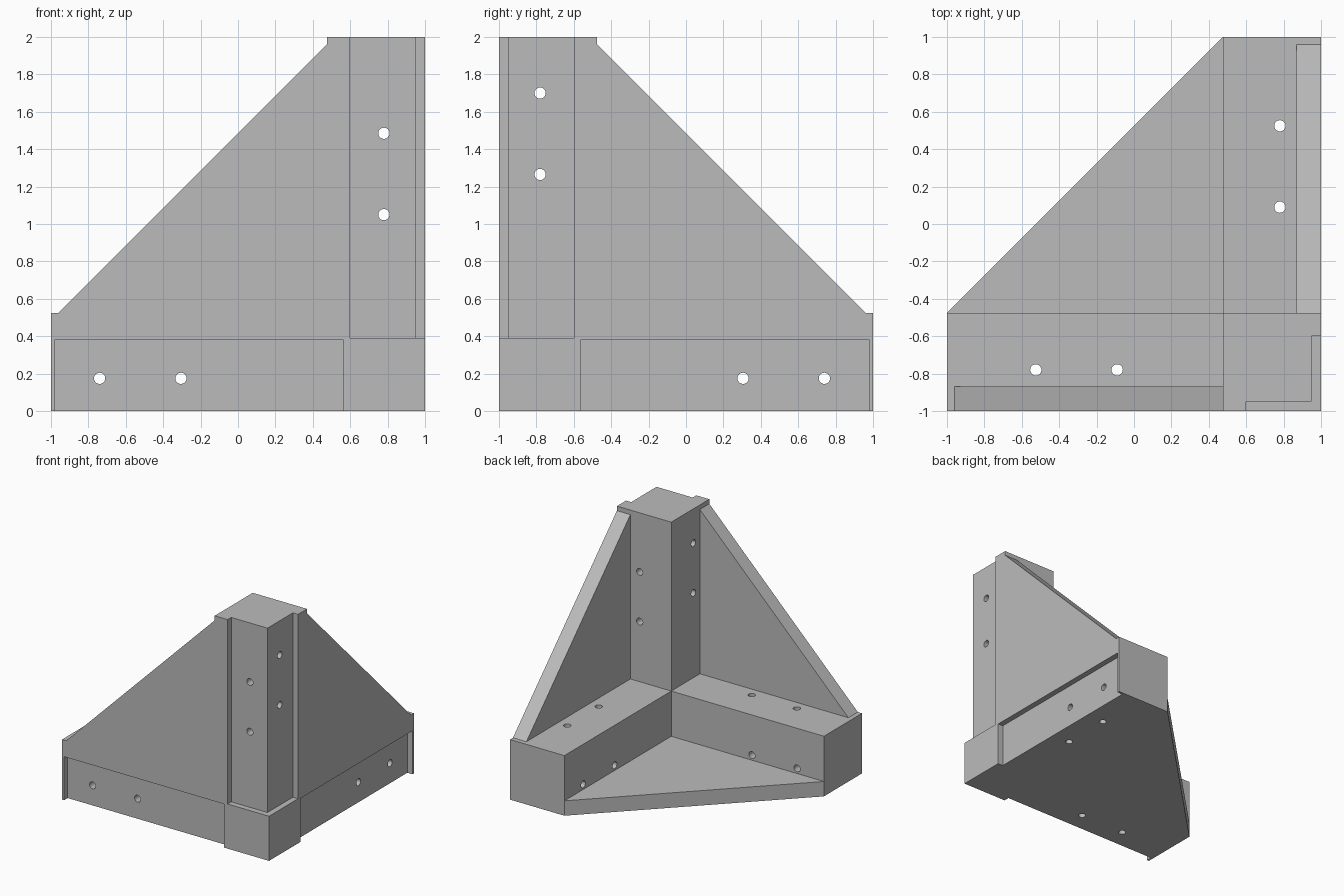
import bpy
import bmesh
from math import cos, sin, tau
from mathutils import Vector

cube = bpy.data.objects.get("Cube")
if cube:
    bpy.data.objects.remove(cube, do_unlink=True)

# Dimensions, measured from the outer corner of the bracket
LENGTH, ARM, WEB = 2.0, 0.525, 0.13
RECESS, HOLE = 0.05, 0.03
WEB_TIP = 1.96
OUT = 0.1          # how far cutters poke out of the surface

steel = bpy.data.materials.new("plain grey")
steel.use_nodes = True
grey = (0.5, 0.5, 0.5, 1)
steel.diffuse_color = grey
steel.node_tree.nodes["Principled BSDF"].inputs["Base Color"].default_value = grey


def prism(name, profile, axis, low, high):
    """Extrude a flat profile along axis 0, 1 or 2 of the corner frame."""
    bm = bmesh.new()
    ring = []
    for a, b in profile:
        p = [a, b]
        p.insert(axis, low)
        ring.append(bm.verts.new((1 - p[0], p[1] - 1, p[2])))
    face = bm.faces.new(ring)
    offset = Vector((0, 0, 0))
    offset[axis] = (high - low) * (-1 if axis == 0 else 1)
    grown = bmesh.ops.extrude_face_region(bm, geom=[face], use_keep_orig=True)
    bmesh.ops.translate(bm, vec=offset,
                        verts=[g for g in grown["geom"] if isinstance(g, bmesh.types.BMVert)])
    bmesh.ops.recalc_face_normals(bm, faces=bm.faces)
    mesh = bpy.data.meshes.new(name)
    bm.to_mesh(mesh)
    bm.free()
    mesh.materials.append(steel)
    obj = bpy.data.objects.new(name, mesh)
    bpy.context.collection.objects.link(obj)
    return obj


def box(name, u, v, w):
    rect = [(u[0], v[0]), (u[1], v[0]), (u[1], v[1]), (u[0], v[1])]
    return prism(name, rect, 2, *w)


def hole(axis, a, b):
    circle = [(a + HOLE * cos(tau * i / 24), b + HOLE * sin(tau * i / 24)) for i in range(24)]
    return prism("hole_cutter", circle, axis, -OUT, ARM + OUT)


def combine(target, other, operation):
    mod = target.modifiers.new(operation, "BOOLEAN")
    mod.operation, mod.solver, mod.object = operation, "EXACT", other
    bpy.context.view_layer.objects.active = target
    bpy.ops.object.modifier_apply(modifier=mod.name)
    bpy.data.objects.remove(other, do_unlink=True)


# Upright post and the two floor arms
side, full = (0, ARM), (0, LENGTH)
bracket = box("corner_bracket", side, side, full)
combine(bracket, box("side_arm", full, side, side), "UNION")
combine(bracket, box("back_arm", side, full, side), "UNION")

# Triangular webs: two upright, one on the floor
upright = [(0, 0), (WEB_TIP, 0), (WEB_TIP, ARM), (ARM, WEB_TIP), (0, WEB_TIP)]
floor = [(0, 0), (LENGTH, 0), (LENGTH, ARM), (ARM, LENGTH), (0, LENGTH)]
combine(bracket, prism("front_web", upright, 1, 0, WEB), "UNION")
combine(bracket, prism("side_web", upright, 0, 0, WEB), "UNION")
combine(bracket, prism("floor_web", floor, 2, 0, WEB), "UNION")

# Shallow recesses on the outer faces of the post and arms
shallow = (-OUT, RECESS)
along, low = (0.435, 1.98), (-OUT, 0.38)
wide, high = (-OUT, 0.4), (0.39, LENGTH + OUT)
for spans in ((along, shallow, low), (shallow, along, low),
              (wide, shallow, high), (shallow, wide, high)):
    combine(bracket, box("recess_cutter", *spans), "DIFFERENCE")

# Screw holes through the arms
MID = 0.22
for d in (1.09, 1.525):
    combine(bracket, hole(2, d, MID), "DIFFERENCE")
    combine(bracket, hole(2, MID, d), "DIFFERENCE")
for d in (1.305, 1.74):
    combine(bracket, hole(1, d, 0.175), "DIFFERENCE")
    combine(bracket, hole(0, d, 0.175), "DIFFERENCE")

# Screw holes through the post
for d in (1.05, 1.485):
    combine(bracket, hole(1, MID, d), "DIFFERENCE")
for d in (1.265, 1.7):
    combine(bracket, hole(0, MID, d), "DIFFERENCE")

bpy.ops.object.select_all(action="DESELECT")
bracket.select_set(True)
bpy.context.view_layer.objects.active = bracket
bpy.ops.object.shade_smooth_by_angle(angle=0.5)
